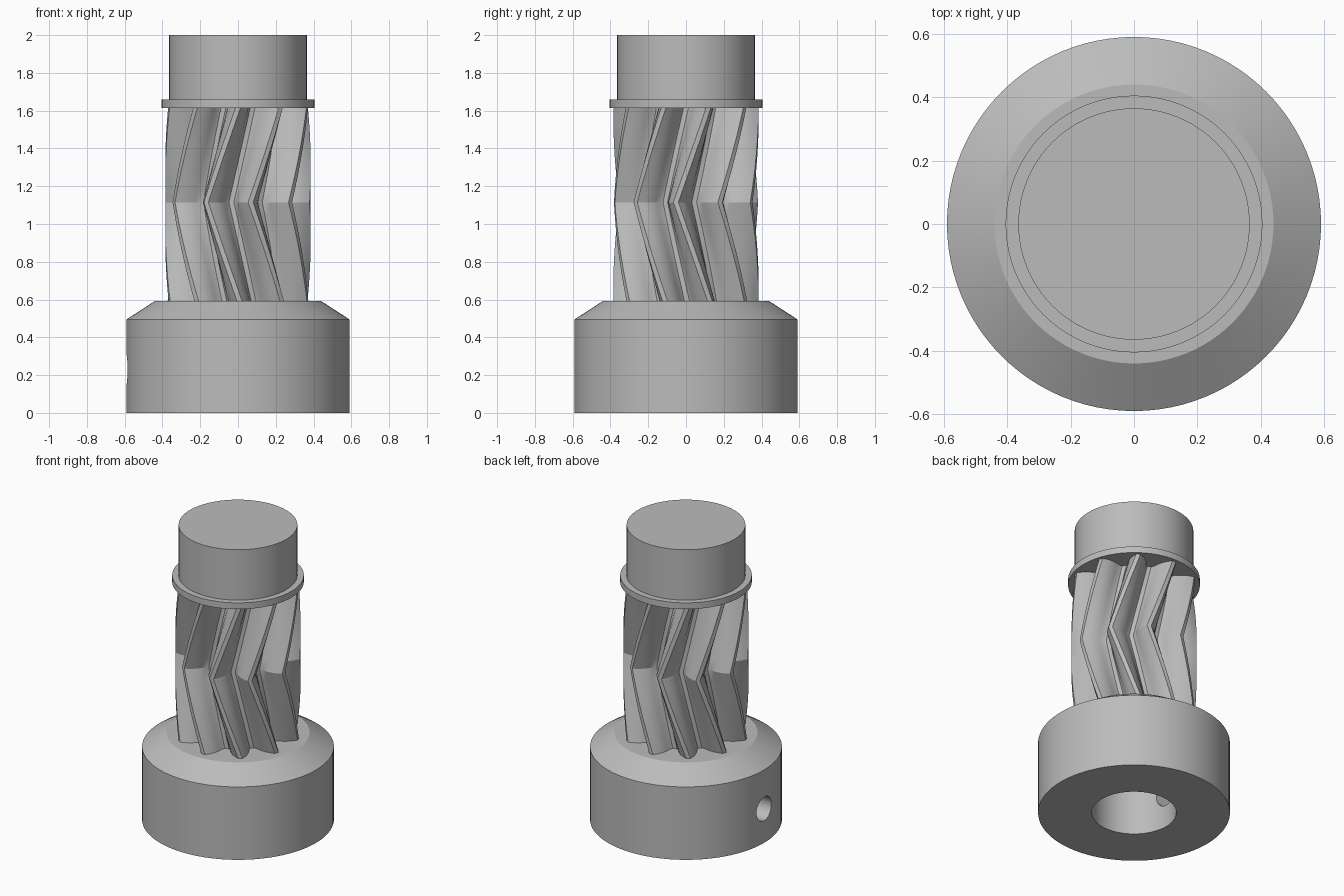
import bpy
import bmesh
from math import cos, sin, pi, radians
from mathutils import Matrix

cube = bpy.data.objects.get("Cube")
if cube:
    bpy.data.objects.remove(cube, do_unlink=True)

grey = bpy.data.materials.new("plain grey")
grey.use_nodes = True
colour = (0.5, 0.5, 0.5, 1)
grey.diffuse_color = colour
grey.node_tree.nodes["Principled BSDF"].inputs["Base Color"].default_value = colour


def finish(name, bm, angle=30):
    """Turn a bmesh into a smooth-shaded object with sharp creases."""
    bmesh.ops.recalc_face_normals(bm, faces=bm.faces)
    mesh = bpy.data.meshes.new(name)
    bm.to_mesh(mesh)
    bm.free()
    mesh.materials.append(grey)
    obj = bpy.data.objects.new(name, mesh)
    bpy.context.collection.objects.link(obj)
    bpy.ops.object.select_all(action="DESELECT")
    obj.select_set(True)
    bpy.context.view_layer.objects.active = obj
    bpy.ops.object.shade_smooth_by_angle(angle=radians(angle))
    return obj


def loft(bm, rings):
    """Skin a stack of equal rings and cap both ends."""
    loops = [[bm.verts.new(p) for p in ring] for ring in rings]
    n = len(loops[0])
    for low, high in zip(loops, loops[1:]):
        for i in range(n):
            j = (i + 1) % n
            bm.faces.new((low[i], low[j], high[j], high[i]))
    bm.faces.new(loops[0])
    bm.faces.new(loops[-1])


def turned(name, profile, sides=96):
    """Revolve (radius, height) points about the z axis."""
    bm = bmesh.new()
    loft(bm, [[(r * cos(2 * pi * i / sides), r * sin(2 * pi * i / sides), z)
               for i in range(sides)] for r, z in profile])
    return finish(name, bm)


# Chamfered hub with a shaft bore; the profile starts at the bore's closed end
hub = turned("hub", [(0.26, 0.5), (0.26, 0), (0.59, 0), (0.59, 0.495), (0.44, 0.592)])

# Set screw hole through the hub wall on the -x side
bm = bmesh.new()
bmesh.ops.create_cone(bm, cap_ends=True, segments=32, radius1=0.08, radius2=0.08, depth=0.6,
                      matrix=Matrix.Translation((-0.4, 0, 0.23)) @ Matrix.Rotation(pi / 2, 4, "Y"))
cutter = finish("screw_hole_cutter", bm)
cutter.hide_render = True
cutter.hide_viewport = True
cutter.display_type = "WIRE"
hole = hub.modifiers.new("screw hole", "BOOLEAN")
hole.operation = "DIFFERENCE"
hole.solver = "EXACT"
hole.object = cutter
hub.modifiers.move(len(hub.modifiers) - 1, 0)

# Herringbone gear: one tooth flank, mirrored and repeated, then twisted both ways
TEETH = 10
BOTTOM, MIDDLE, TOP = 0.59, 1.115, 1.617
flank = [(0.25, 15), (0.265, 12.5), (0.295, 10.8), (0.325, 8.6), (0.355, 5.6), (0.385, 2)]
tooth = [(r, -a) for r, a in flank] + [(r, a) for r, a in reversed(flank)]


def gear_ring(z):
    twist = -8 + 52 * abs(z - MIDDLE)
    ring = []
    for k in range(TEETH):
        for r, a in tooth:
            t = radians(360 / TEETH * k + a + twist)
            ring.append((r * cos(t), r * sin(t), z))
    return ring


STEPS = 8
heights = [BOTTOM + (MIDDLE - BOTTOM) * i / STEPS for i in range(STEPS)]
heights += [MIDDLE + (TOP - MIDDLE) * i / STEPS for i in range(STEPS + 1)]
bm = bmesh.new()
loft(bm, [gear_ring(z) for z in heights])
finish("herringbone_gear", bm, 25)

# Thin collar and the plain journal above the gear
turned("collar", [(0.405, 1.615), (0.405, 1.658)])
turned("journal", [(0.365, 1.655), (0.365, 2)])
